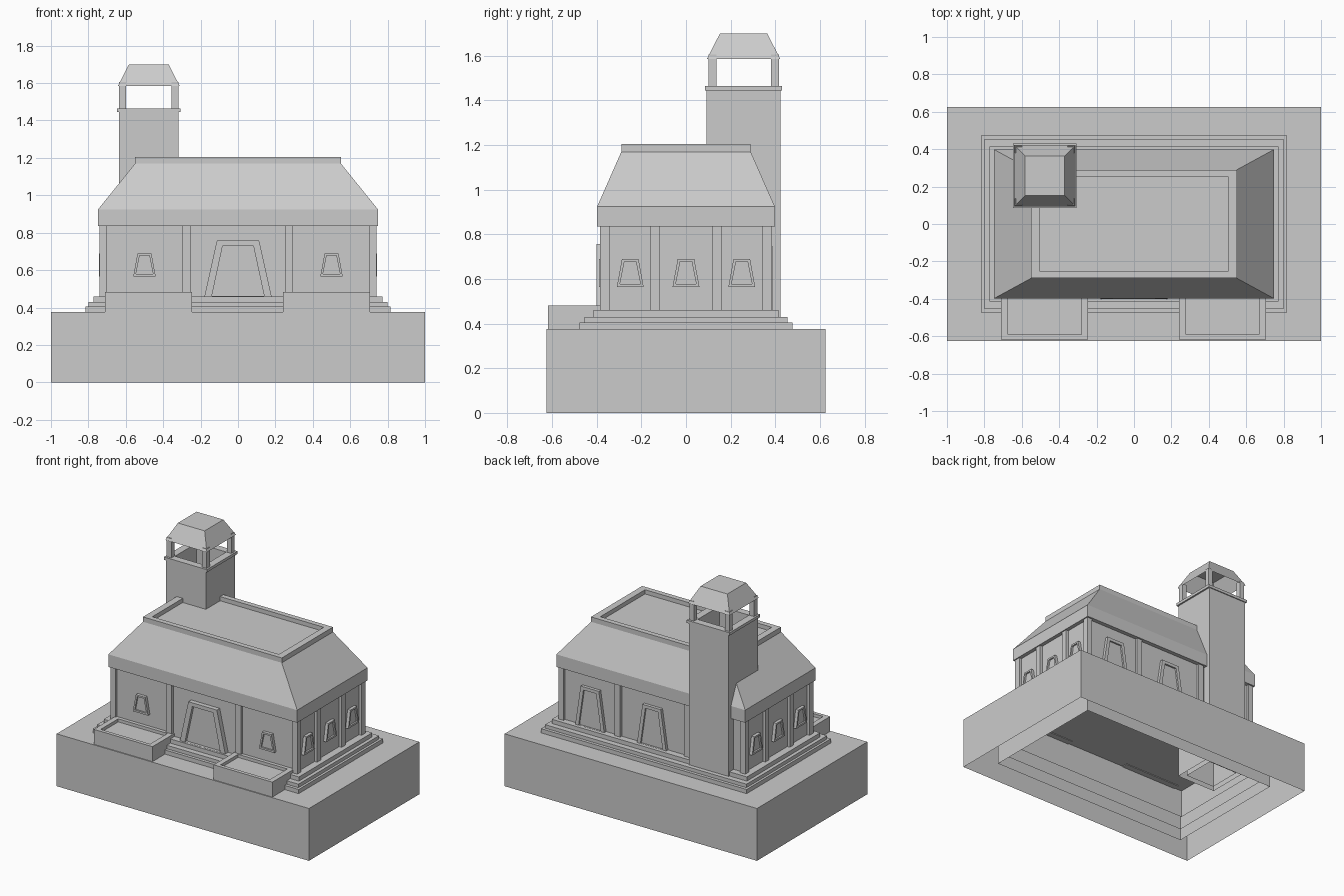
import bpy, bmesh, math
from mathutils import Matrix

if "Cube" in bpy.data.objects:
    bpy.data.objects.remove(bpy.data.objects["Cube"])


def loft(name, rings, bottom=True, top=True, matrix=None):
    """Skin a stack of four-cornered rings, with optional end caps."""
    bm = bmesh.new()
    loops = [[bm.verts.new(p) for p in r] for r in rings]
    for a, b in zip(loops, loops[1:]):
        for i in range(4):
            j = (i + 1) % 4
            bm.faces.new((a[i], a[j], b[j], b[i]))
    if bottom:
        bm.faces.new(loops[0][::-1])
    if top:
        bm.faces.new(loops[-1])
    if matrix:
        bm.transform(matrix)
    me = bpy.data.meshes.new(name)
    bm.to_mesh(me)
    bm.free()
    ob = bpy.data.objects.new(name, me)
    bpy.context.collection.objects.link(ob)
    return ob


def rect(x0, x1, y0, y1, z):
    return [(x0, y0, z), (x1, y0, z), (x1, y1, z), (x0, y1, z)]


def centred(hx, hy, z):
    return rect(-hx, hx, -hy, hy, z)


def box(name, x0, x1, y0, y1, z0, z1, **kw):
    return loft(name, [rect(x0, x1, y0, y1, z0), rect(x0, x1, y0, y1, z1)], **kw)


def frame(name, u, wall, angle, outer, inner, proud=.022, recess=.012):
    """Tapered frame on a wall; outer/inner = (half bottom, half top, z0, z1)."""
    def ring(s, y):
        b, t, z0, z1 = s
        return [(u - b, y, z0), (u + b, y, z0), (u + t, y, z1), (u - t, y, z1)]
    y = -wall
    rings = [ring(outer, y + .01), ring(outer, y - proud),
             ring(inner, y - proud), ring(inner, y - proud + recess)]
    loft(name, rings, bottom=False, matrix=Matrix.Rotation(angle, 4, 'Z'))


# Plinth, open underneath
loft("plinth", [centred(1, .625, 0), centred(1, .625, .375)], bottom=False)

# Stepped footing, reaching down inside the hollow plinth
for i, (hx, hy, z0, z1) in enumerate([(.815, .477, .03, .405),
                                      (.798, .455, .10, .43),
                                      (.773, .415, .17, .46)]):
    loft(f"step_{i + 1}", [centred(hx, hy, z0), centred(hx, hy, z1)], bottom=False)

# Recessed walls
WX, WY = .72, .368
box("walls", -WX, WX, -WY, WY, .455, .86)

# Pilasters
for sx in (-1, 1):
    for sy in (-1, 1):
        cx, cy = sx * .72, sy * .3635
        box("corner_pilaster", cx - .02, cx + .02, cy - .0225, cy + .0225, .455, .85)
    for y in (-.14, .138):
        box("side_pilaster", sx * .72 - .02, sx * .72 + .02, y - .021, y + .021, .455, .85)
    for x in (-.277, .273):
        box("long_pilaster", x - .022, x + .022, sx * .3635 - .0225, sx * .3635 + .0225, .455, .85)

# Windows and doors
win_o, win_i = (.06, .037, .565, .69), (.046, .026, .578, .678)
for u in (-.5, .5):
    frame("front_window", u, WY, 0, win_o, win_i)
for u in (-.25, 0, .25):
    frame("right_window", u, WX, math.pi / 2, win_o, win_i)
    frame("left_window", u, WX, -math.pi / 2, win_o, win_i)
frame("front_door", 0, WY, 0, (.18, .113, .458, .757), (.14, .082, .461, .73),
      proud=.033, recess=.02)
for u in (-.49, 0):
    frame("back_door", u, WY, math.pi, (.115, .072, .458, .745), (.088, .05, .461, .722))

# Roof: fascia, hipped slope, raised rim and sunken flat top
loft("roof", [centred(.748, .398, .835), centred(.748, .398, .925),
              centred(.55, .29, 1.17), centred(.55, .29, 1.205),
              centred(.502, .253, 1.205), centred(.502, .253, 1.175)])

# Planters either side of the entrance
for x0, x1 in ((-.71, -.245), (.24, .705)):
    a, b = x0 + .037, x1 - .037
    loft("planter", [rect(x0, x1, -.618, -.37, .37), rect(x0, x1, -.618, -.37, .482),
                     rect(a, b, -.592, -.395, .482), rect(a, b, -.592, -.395, .46)])

# Chimney: hollow shaft with a collar
CX, CY = -.477, .258


def chim(hx, hy, z):
    return rect(CX - hx, CX + hx, CY - hy, CY + hy, z)


loft("chimney", [chim(.158, .166, .1), chim(.158, .166, 1.445), chim(.17, .173, 1.445),
                 chim(.17, .173, 1.465), chim(.118, .122, 1.465), chim(.118, .122, .1)],
     bottom=False, top=False)

# Corner posts and cowl
for sx in (-1, 1):
    for sy in (-1, 1):
        x, y = CX + sx * .14, CY + sy * .14
        box("chimney_post", x - .018, x + .018, y - .018, y + .018, 1.46, 1.605)
loft("chimney_cowl", [chim(.165, .165, 1.585), chim(.106, .106, 1.70)], bottom=False)
